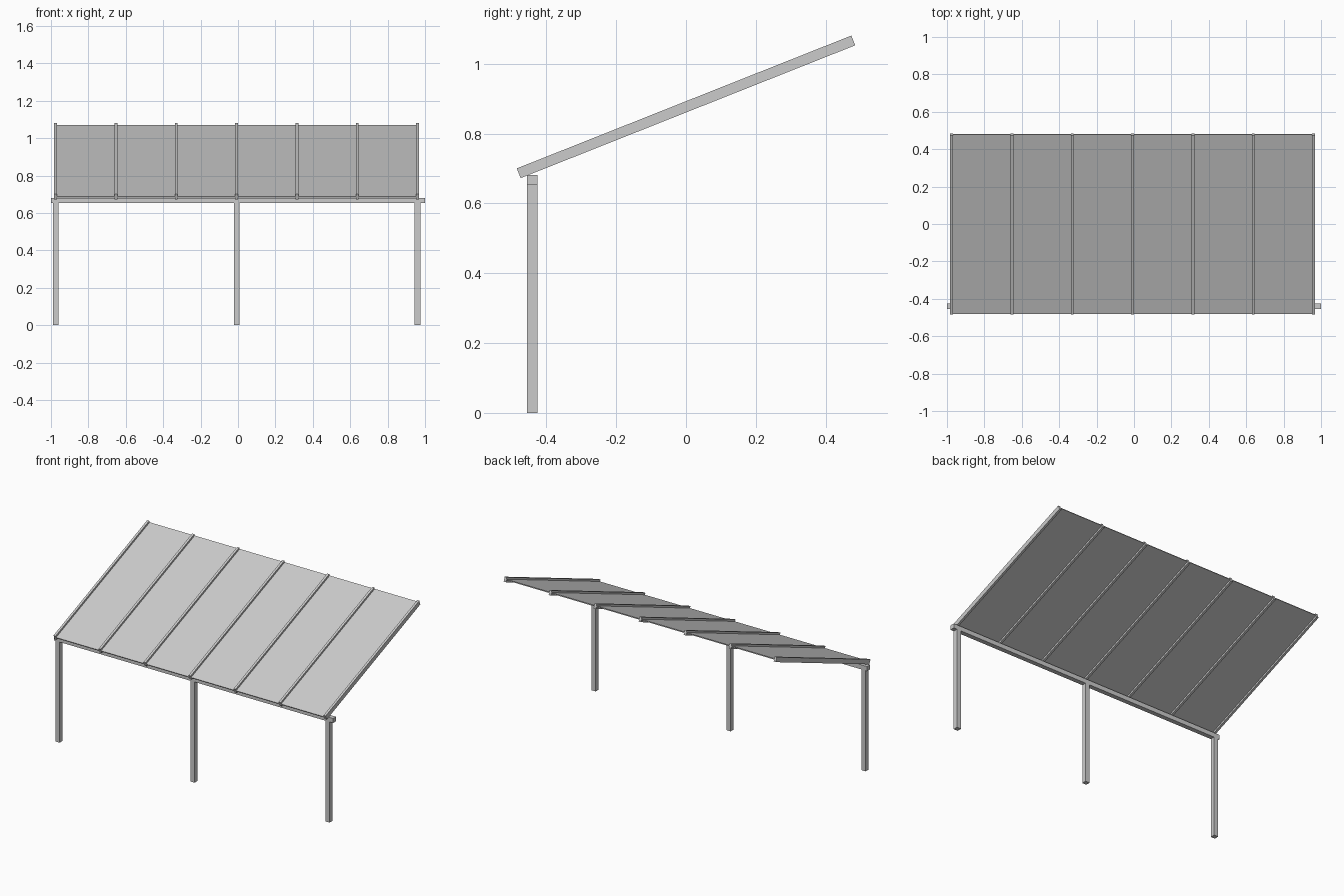
import bpy
import math

if "Cube" in bpy.data.objects:
    bpy.data.objects.remove(bpy.data.objects["Cube"])

SLOPE = math.radians(21.65)
X0, X1 = -0.975, 0.96          # outer rafter / post centre lines
POST_Y = -0.44
ROOF_CENTRE = (0.0, 0.8765)    # y, z of the roof's middle
ROOF_LEN = 1.031
RAFTERS = 7


def box(name, size, loc, tilt=0.0):
    bpy.ops.mesh.primitive_cube_add(size=1, location=loc, rotation=(tilt, 0, 0))
    ob = bpy.context.object
    ob.name = name
    ob.scale = size
    bpy.ops.object.transform_apply(location=False, rotation=False, scale=True)
    return ob


# Front posts
for i in range(3):
    x = X0 + (X1 - X0) * i / 2
    box(f"post_{i + 1}", (0.03, 0.03, 0.652), (x, POST_Y, 0.326))

# Gutter beam resting on the posts
box("front_beam", (2.0, 0.03, 0.029), (0, POST_Y, 0.6665))

# Sloping rafters
pitch = (X1 - X0) / (RAFTERS - 1)
for i in range(RAFTERS):
    box(f"rafter_{i + 1}", (0.015, ROOF_LEN, 0.03),
        (X0 + pitch * i, *ROOF_CENTRE), SLOPE)

# Roof panels set between the rafters
for i in range(RAFTERS - 1):
    box(f"roof_panel_{i + 1}", (pitch - 0.015, ROOF_LEN, 0.006),
        (X0 + pitch * (i + 0.5), *ROOF_CENTRE), SLOPE)
